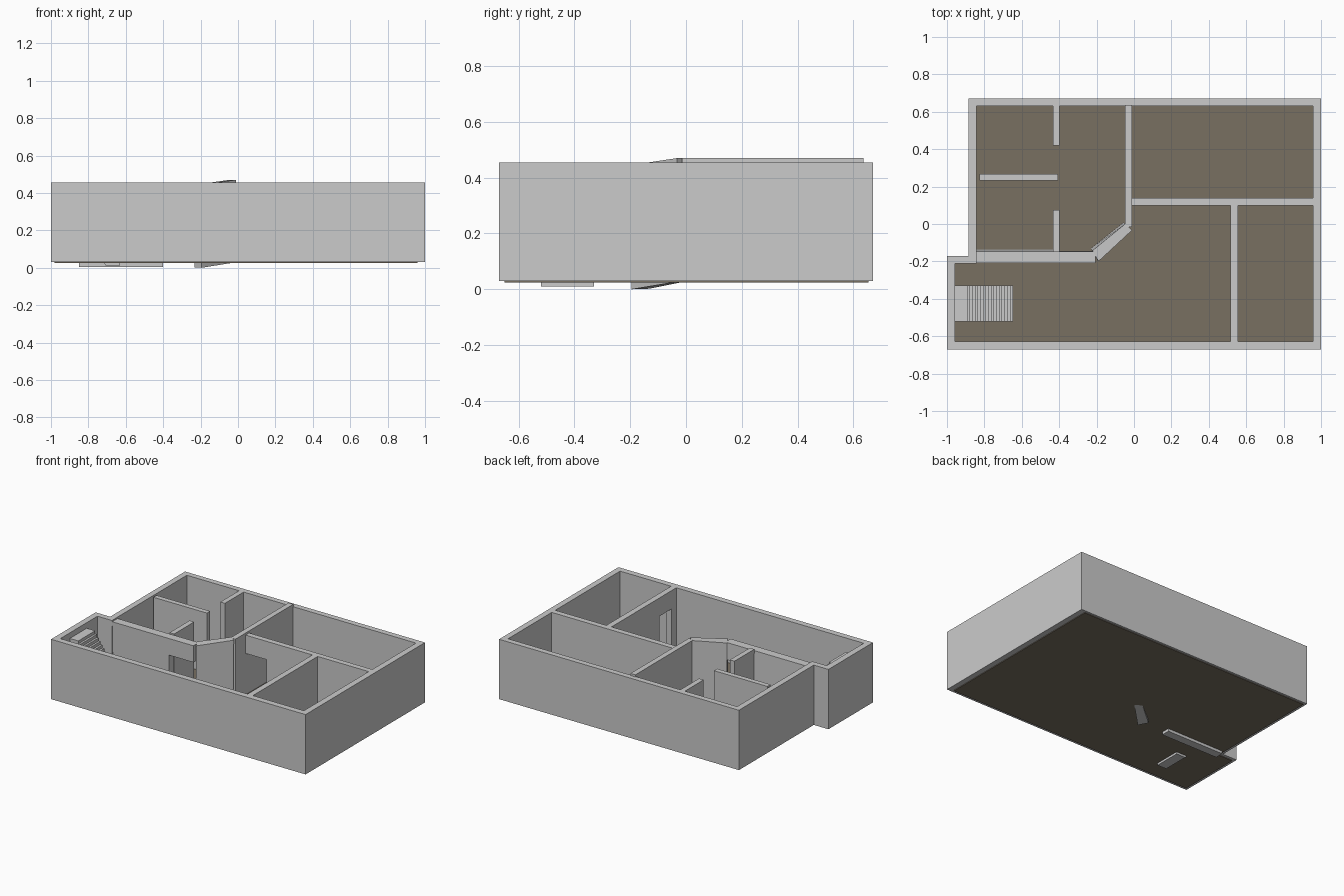
import bpy, bmesh
from mathutils import Vector

if "Cube" in bpy.data.objects:
    bpy.data.objects.remove(bpy.data.objects["Cube"])

Z0, Z1, DOOR = 0.03, 0.455, 0.325   # wall base, wall top, door head


def finish(name, bm, mat=None):
    bmesh.ops.recalc_face_normals(bm, faces=bm.faces)
    me = bpy.data.meshes.new(name)
    bm.to_mesh(me)
    bm.free()
    ob = bpy.data.objects.new(name, me)
    bpy.context.collection.objects.link(ob)
    if mat:
        me.materials.append(mat)
    return ob


def prism(name, pts, vec, mat=None):
    """Extrude a planar outline along vec."""
    bm = bmesh.new()
    face = bm.faces.new([bm.verts.new(p) for p in pts])
    new = bmesh.ops.extrude_face_region(bm, geom=[face])["geom"]
    bmesh.ops.translate(bm, vec=Vector(vec),
                        verts=[v for v in new if isinstance(v, bmesh.types.BMVert)])
    bmesh.ops.holes_fill(bm, edges=[e for e in bm.edges if e.is_boundary])
    return finish(name, bm, mat)


def loft(name, loops, ring=False):
    """Skin successive loops; close into a ring or cap both ends."""
    bm = bmesh.new()
    rows = [[bm.verts.new(p) for p in loop] for loop in loops]
    n = len(rows[0])
    pairs = list(zip(rows, rows[1:] + rows[:1])) if ring else list(zip(rows, rows[1:]))
    for a, b in pairs:
        for i in range(n):
            j = (i + 1) % n
            bm.faces.new((a[i], a[j], b[j], b[i]))
    if not ring:
        bm.faces.new(rows[0])
        bm.faces.new(rows[-1])
    return finish(name, bm)


def wall(name, x0, x1, y0, y1, z1=Z1):
    prism(name, [(x0, y0, Z0), (x1, y0, Z0), (x1, y1, Z0), (x0, y1, Z0)], (0, 0, z1 - Z0))


# Floor slab, ending under the middle of the outer walls
brown = bpy.data.materials.new("floor_brown")
brown.diffuse_color = (0.19, 0.16, 0.12, 1)
brown.use_nodes = True
brown.node_tree.nodes["Principled BSDF"].inputs["Base Color"].default_value = brown.diffuse_color
prism("floor", [(x, y, 0.025) for x, y in
                [(-0.98, -0.65), (0.96, -0.65), (0.96, 0.655),
                 (-0.865, 0.655), (-0.865, -0.19), (-0.98, -0.19)]],
      (0, 0, 0.007), brown)

# Outer wall ring with the stepped corner
outer = [(-1, -0.67), (1, -0.67), (1, 0.67), (-0.885, 0.67), (-0.885, -0.17), (-1, -0.17)]
inner = [(-0.957, -0.627), (0.957, -0.627), (0.957, 0.63), (-0.843, 0.63),
         (-0.843, -0.211), (-0.957, -0.211)]
loft("outer_wall", [[(x, y, z) for x, y in loop] for loop, z in
                    [(outer, Z0), (outer, Z1), (inner, Z1), (inner, Z0)]], ring=True)

# Plain partitions
wall("small_room_wall_back", -0.433, -0.397, 0.42, 0.632)
wall("small_room_wall_front", -0.433, -0.397, -0.15, 0.075)
wall("small_room_divider", -0.827, -0.407, 0.232, 0.268)
wall("spine_wall", -0.048, -0.01, -0.015, 0.637, 0.47)

# Large room divider with a doorway at its left end
prism("large_room_wall", [(x, 0.1, z) for x, z in
      [(-0.012, Z1), (-0.012, DOOR), (0.153, DOOR), (0.153, Z0), (0.957, Z0), (0.957, Z1)]],
      (0, 0.04, 0))

# Right room divider with a doorway near the front
prism("right_room_wall", [(0.515, y, z) for y, z in
      [(-0.627, Z0), (-0.57, Z0), (-0.57, DOOR), (-0.44, DOOR), (-0.44, Z0),
       (0.102, Z0), (0.102, Z1), (-0.627, Z1)]], (0.041, 0, 0))

# Hall wall, slightly leaning and sunk, with a doorway at its right end
prism("hall_wall", [(x, -0.208 + 0.03 * (0.445 - z), z) for x, z in
      [(-0.85, 0.005), (-0.4, 0.005), (-0.4, DOOR), (-0.205, DOOR), (-0.205, 0.445),
       (-0.85, 0.445)]], (0, 0.06, 0))

# Angled wall sloping from the spine down to the hall wall
loft("angled_wall", [
    [(-0.02, -0.025, 0.028), (-0.195, -0.195, 0.0), (-0.232, -0.132, 0.002), (-0.055, 0.008, 0.03)],
    [(-0.01, -0.033, 0.47), (-0.19, -0.2, 0.445), (-0.222, -0.142, 0.445), (-0.048, 0.0, 0.47)]])

# Staircase: stepped top, sloping underside, landing at the wall
STEPS, XB, XT, ZT = 19, -0.633, -0.905, 0.415
profile = [(-0.96, 0.375), (-0.705, 0.01), (XB, 0.01)]
for i in range(STEPS):
    z = 0.01 + (ZT - 0.01) * (i + 1) / STEPS
    profile.append((XB + (XT - XB) * i / STEPS, z))
    profile.append((XB + (XT - XB) * (i + 1) / STEPS, z))
profile[-1] = (-0.96, ZT)
prism("staircase", [(x, -0.52, z) for x, z in profile], (0, 0.19, 0))
